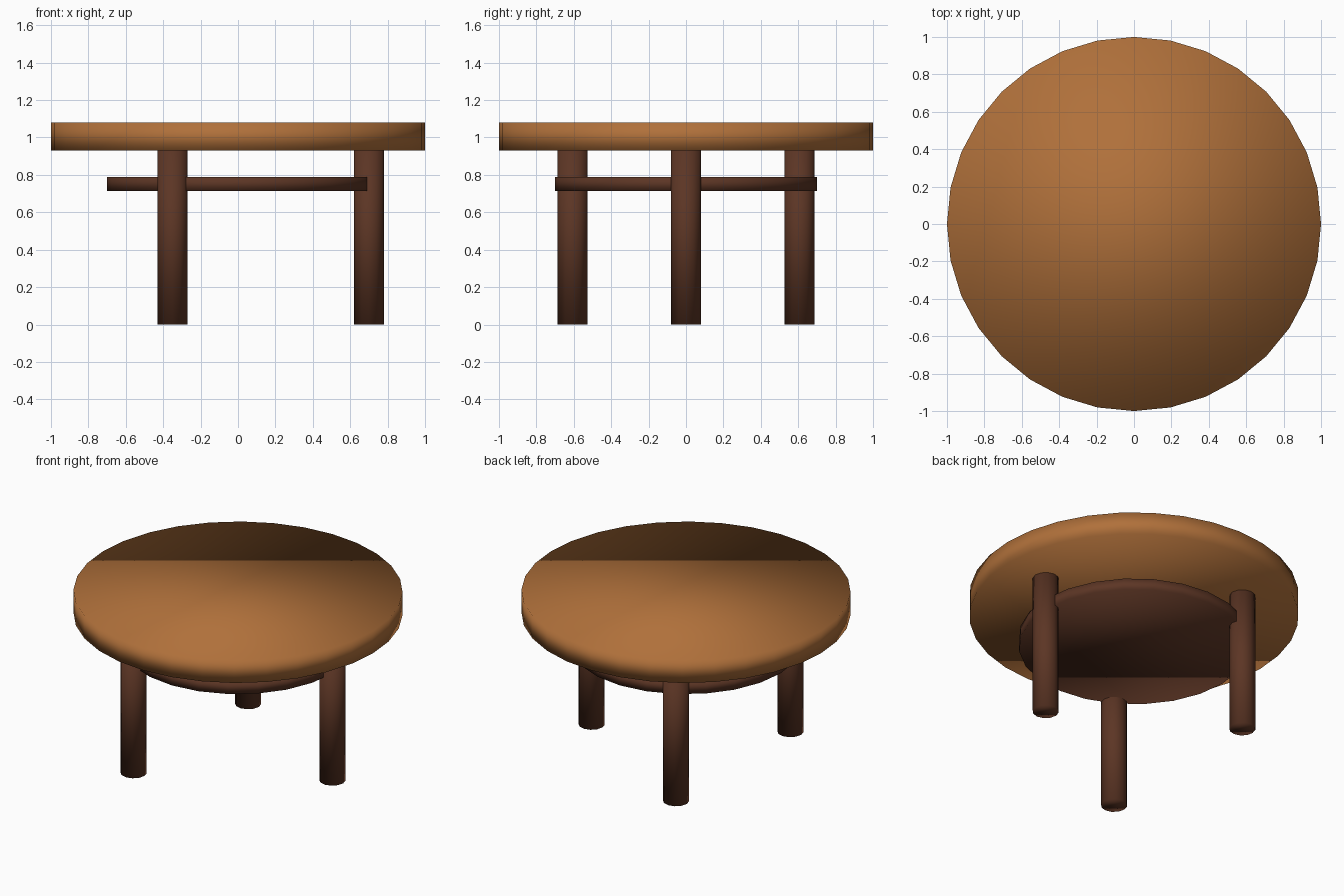
import bpy
from math import cos, sin, radians

cube = bpy.data.objects.get("Cube")
if cube:
    bpy.data.objects.remove(cube, do_unlink=True)


def make_material(name, rgb):
    mat = bpy.data.materials.new(name)
    mat.use_nodes = True
    mat.diffuse_color = (*rgb, 1)
    mat.node_tree.nodes["Principled BSDF"].inputs["Base Color"].default_value = (*rgb, 1)
    return mat


def disc(name, sides, radius, bottom, top, mat, x=0, y=0):
    """Upright softly shaded cylinder with a vertex on the +x axis."""
    bpy.ops.mesh.primitive_cylinder_add(
        vertices=sides, radius=radius, depth=top - bottom,
        location=(x, y, (bottom + top) / 2))
    obj = bpy.context.object
    obj.name = name
    obj.data.materials.append(mat)
    bpy.ops.object.shade_smooth()
    return obj


light_wood = make_material("light wood", (0.434, 0.163, 0.043))
dark_wood = make_material("dark wood", (0.107, 0.036, 0.018))

LEG_TOP = 0.93
LEG_RING = 0.7

# Round top and the shelf beneath it
disc("table_top", 32, 1.0, LEG_TOP, 1.08, light_wood)
disc("lower_shelf", 24, LEG_RING, 0.715, 0.79, dark_wood)

# Three legs spaced evenly around the shelf rim
for name, degrees in (("left_leg", 0), ("back_right_leg", 120), ("front_right_leg", 240)):
    a = radians(degrees)
    disc(name, 12, 0.08, 0, LEG_TOP, dark_wood, LEG_RING * cos(a), LEG_RING * sin(a))
